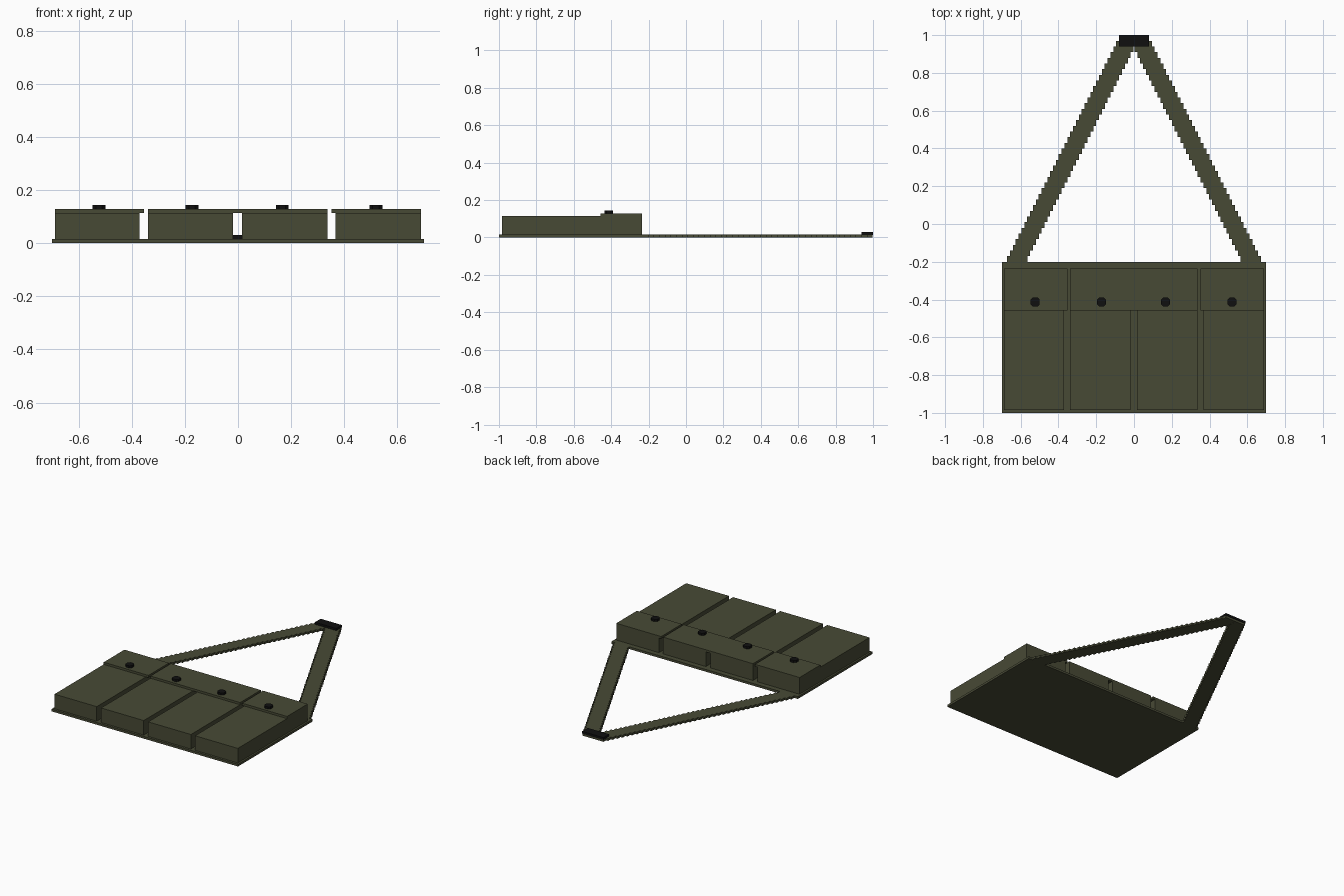
import bpy, bmesh

if "Cube" in bpy.data.objects:
    bpy.data.objects.remove(bpy.data.objects["Cube"])


def material(name, rgb):
    m = bpy.data.materials.new(name)
    m.diffuse_color = (*rgb, 1)
    m.use_nodes = True
    m.node_tree.nodes["Principled BSDF"].inputs["Base Color"].default_value = m.diffuse_color
    return m


olive = material("olive cloth", (0.064, 0.068, 0.036))
black = material("black plastic", (0.005, 0.005, 0.005))


def finish(name, bm, mat):
    bmesh.ops.recalc_face_normals(bm, faces=bm.faces)
    me = bpy.data.meshes.new(name)
    bm.to_mesh(me)
    bm.free()
    me.materials.append(mat)
    ob = bpy.data.objects.new(name, me)
    bpy.context.collection.objects.link(ob)
    return ob


def prism(name, outline, z0, z1, mat):
    """Extrude a flat outline from z0 up to z1."""
    bm = bmesh.new()
    face = bm.faces.new([bm.verts.new((x, y, z0)) for x, y in outline])
    top = bmesh.ops.extrude_face_region(bm, geom=[face], use_keep_orig=True)
    for v in top["geom"]:
        if isinstance(v, bmesh.types.BMVert):
            v.co.z = z1
    return finish(name, bm, mat)


def box(name, x0, x1, y0, y1, z0, z1, mat):
    return prism(name, [(x0, y0), (x1, y0), (x1, y1), (x0, y1)], z0, z1, mat)


T = 0.0152  # cloth thickness and stair step

# Backing panel
box("back_panel", -0.70, 0.70, -1.0, -0.20, 0, T, olive)

# Four pouches with flaps and snaps
pouches = [(-0.688, -0.371), (-0.338, -0.018), (0.015, 0.336), (0.367, 0.688)]
flaps = [(-0.688, -0.353), (-0.338, 0.0), (0.0, 0.336), (0.351, 0.688)]
snaps = [-0.523, -0.173, 0.167, 0.519]
for i in range(4):
    box(f"pouch_{i + 1}", *pouches[i], -0.985, -0.235, T, 0.114, olive)
    box(f"flap_{i + 1}", *flaps[i], -0.457, -0.235, 0.114, 0.129, olive)
    # Blocky round snap: square with clipped corners
    c, y, r, k = snaps[i], -0.413, 0.024, 0.012
    ring = [(-r, -k), (-k, -r), (k, -r), (r, -k), (r, k), (k, r), (-k, r), (-r, k)]
    prism(f"snap_{i + 1}", [(c + a, y + b) for a, b in ring], 0.129, 0.144, black)

# Stair-stepped neck straps, mirrored, meeting at the top
outer, inner = [], []
rows, y0, dy = 40, -0.20, 0.03
for i in range(rows):
    ya, yb = y0 + i * dy, min(y0 + (i + 1) * dy, 0.997)
    xo = -0.672 + i * T
    xi = min(-0.565 + i * T, -0.0005)
    outer += [(xo, ya), (xo, yb)]
    if xi < -0.001 or not inner or inner[-1][0] < -0.001:
        inner += [(xi, ya), (xi, yb)]
    else:
        inner[-1] = (xi, yb)
strap = prism("neck_strap", outer + inner[::-1], 0, T, olive)
strap.modifiers.new("mirror", "MIRROR").use_axis[0] = True

# Clasp joining the straps
box("strap_clasp", -0.08, 0.08, 0.939, 1.0, 0.0145, 0.030, black)
